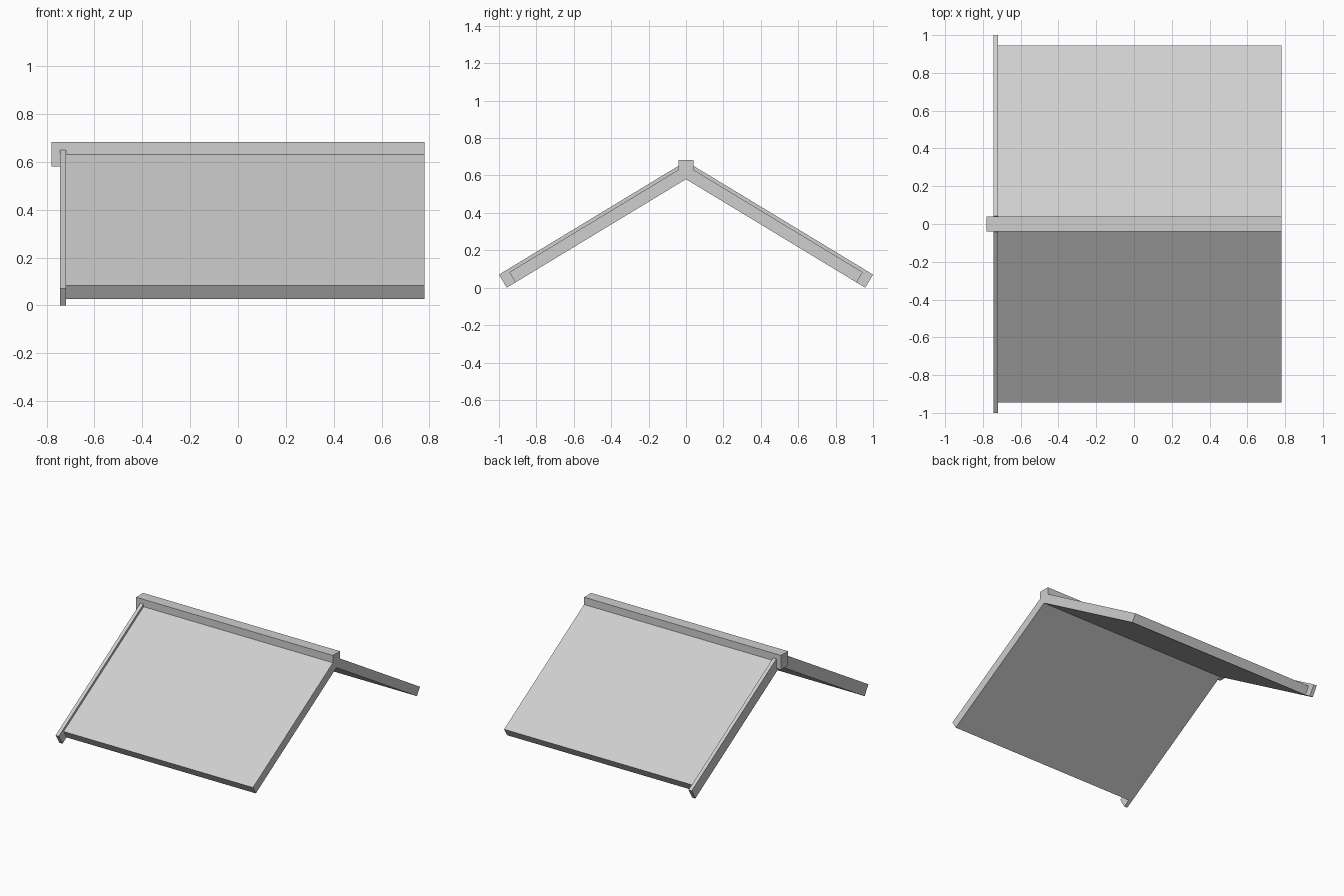
import bpy
import math
from mathutils import Matrix, Vector

if "Cube" in bpy.data.objects:
    bpy.data.objects.remove(bpy.data.objects["Cube"], do_unlink=True)

# One plain grey for the whole roof
grey = bpy.data.materials.new("light_grey")
grey.use_nodes = True
colour = (0.62, 0.62, 0.62, 1)
grey.diffuse_color = colour
grey.node_tree.nodes["Principled BSDF"].inputs["Base Color"].default_value = colour

RIDGE_BASE = 0.58                        # height where both slopes meet
RUN = 0.958                              # horizontal reach of the trim underside
PITCH = math.atan2(RIDGE_BASE, RUN)
RIGHT_END = 0.78


def box(name, low, high, frame=Matrix()):
    """Box between two corners, placed by a frame."""
    low, high = Vector(low), Vector(high)
    bpy.ops.mesh.primitive_cube_add(size=1)
    obj = bpy.context.object
    obj.name = name
    obj.data.transform(frame @ Matrix.Translation((low + high) / 2)
                       @ Matrix.Diagonal((*(high - low), 1)))
    obj.data.materials.append(grey)
    return obj


def add_slope(name, x0, x1, length, thickness, side):
    """Square-cut slab running down from the ridge on one side."""
    frame = (Matrix.Translation((0, 0, RIDGE_BASE))
             @ Matrix.Rotation(-side * PITCH, 4, "X"))
    ends = sorted((0, side * length))
    box(name, (x0, ends[0], 0), (x1, ends[1], thickness), frame)


# Roof panels and the thicker gable trim along one end
for label, side in (("front", -1), ("back", 1)):
    add_slope(label + "_roof_panel", -0.72, RIGHT_END, 1.066, 0.064, side)
    add_slope(label + "_gable_trim", -0.745, -0.72, RUN / math.cos(PITCH), 0.0817, side)

# Ridge beam, overhanging the trim
box("ridge_beam", (-RIGHT_END, -0.04, RIDGE_BASE), (RIGHT_END, 0.04, 0.683))
